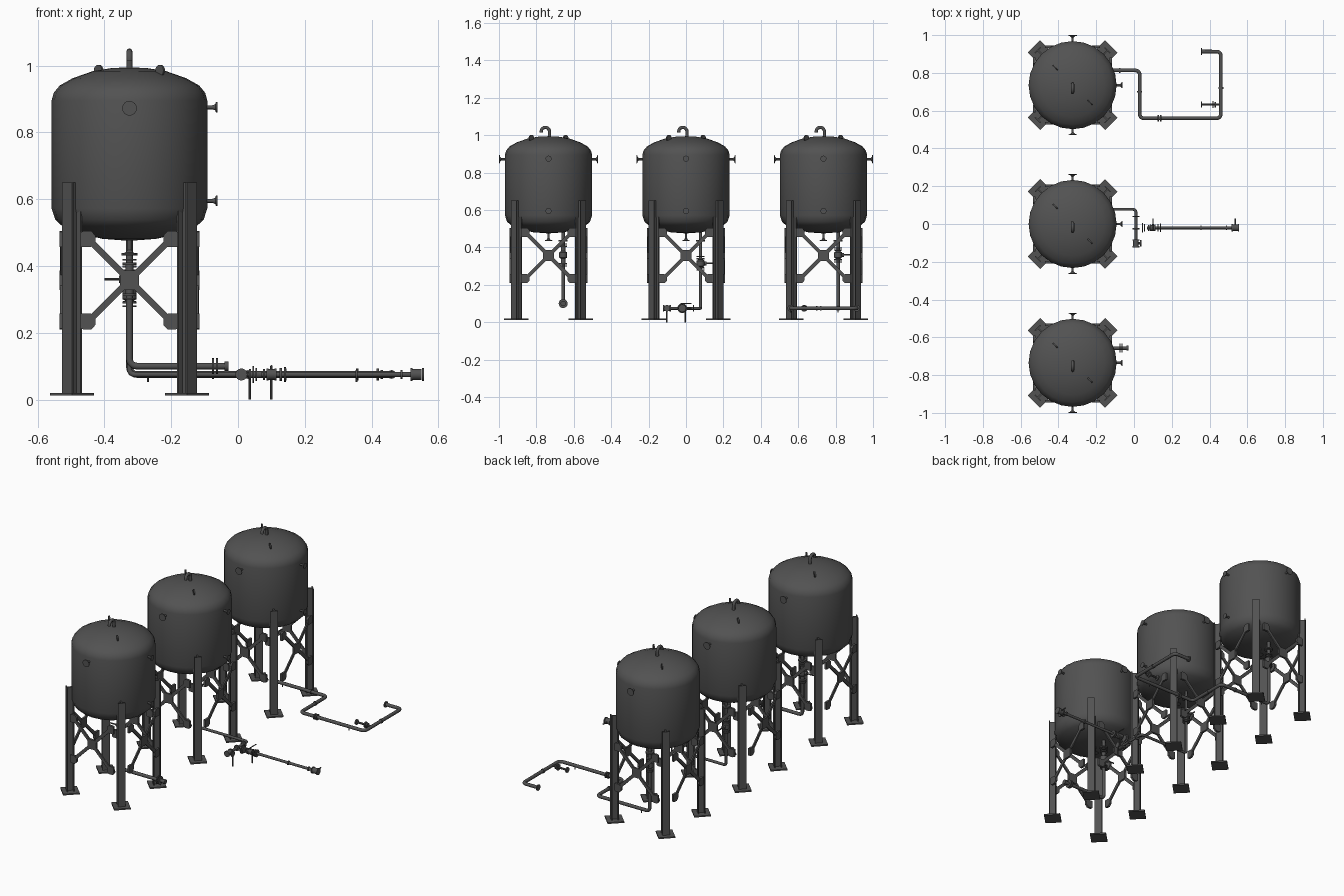
import bpy, bmesh, math
from mathutils import Vector, Matrix

if "Cube" in bpy.data.objects:
    bpy.data.objects.remove(bpy.data.objects["Cube"])

X, Y, Z = Vector((1, 0, 0)), Vector((0, 1, 0)), Vector((0, 0, 1))
TX, R = -0.325, 0.233
DARK = bpy.data.materials.new("dark_steel")
DARK.diffuse_color = (0.085, 0.085, 0.085, 1)
DARK.use_nodes = True
DARK.node_tree.nodes["Principled BSDF"].inputs["Base Color"].default_value = DARK.diffuse_color


def finish(name, bm, smooth=False):
    bmesh.ops.recalc_face_normals(bm, faces=bm.faces)
    me = bpy.data.meshes.new(name)
    bm.to_mesh(me)
    bm.free()
    me.materials.append(DARK)
    ob = bpy.data.objects.new(name, me)
    bpy.context.collection.objects.link(ob)
    if smooth:
        bpy.ops.object.select_all(action='DESELECT')
        ob.select_set(True)
        bpy.context.view_layer.objects.active = ob
        bpy.ops.object.shade_smooth_by_angle(angle=math.radians(35))
    return ob


def lathe(name, prof, origin, axis=Z, seg=16):
    """Revolve (radius, height) points about an axis through origin."""
    bm = bmesh.new()
    rot = Z.rotation_difference(Vector(axis)).to_matrix()
    rings = []
    for r, h in prof:
        n = 1 if r == 0 else seg
        rings.append([bm.verts.new(rot @ Vector((r * math.cos(2 * math.pi * i / seg),
                      r * math.sin(2 * math.pi * i / seg), h)) + Vector(origin)) for i in range(n)])
    for a, b in zip(rings, rings[1:]):
        for i in range(seg):
            j = (i + 1) % seg
            if len(a) == 1:
                bm.faces.new((a[0], b[i], b[j]))
            elif len(b) == 1:
                bm.faces.new((a[i], a[j], b[0]))
            else:
                bm.faces.new((a[i], a[j], b[j], b[i]))
    for ring in (rings[0], rings[-1]):
        if len(ring) > 1:
            bm.faces.new(ring)
    return finish(name, bm, True)


def disc(name, p, axis, r, t, seg=16):
    return lathe(name, [(r, -t / 2), (r, t / 2)], p, axis, seg)


def rod(name, a, b, r):
    d = Vector(b) - Vector(a)
    return lathe(name, [(r, 0), (r, d.length)], a, d.normalized(), 10)


def pipe(name, pts, r=0.009, bend=0.022):
    """Round tube through points with curved elbows."""
    pts = [Vector(p) for p in pts]
    path = [pts[0]]
    for a, b, c in zip(pts, pts[1:], pts[2:]):
        p, q = b + (a - b).normalized() * bend, b + (c - b).normalized() * bend
        o = p + q - b
        for i in range(6):
            t = math.pi / 2 * i / 5
            path.append(o + (p - o) * math.cos(t) + (q - o) * math.sin(t))
    path.append(pts[-1])
    cu = bpy.data.curves.new(name, 'CURVE')
    cu.dimensions, cu.bevel_depth, cu.bevel_resolution, cu.use_fill_caps = '3D', r, 3, True
    sp = cu.splines.new('POLY')
    sp.points.add(len(path) - 1)
    for s, p in zip(sp.points, path):
        s.co = (*p, 1)
        s.radius = 1
    sp.use_smooth = True
    cu.materials.append(DARK)
    ob = bpy.data.objects.new(name, cu)
    bpy.context.collection.objects.link(ob)


def boxes(name, parts, mat):
    """Several boxes (centre, size, roll about y) in one object."""
    bm = bmesh.new()
    for c, s, roll in parts:
        m = mat @ Matrix.Translation(c) @ Matrix.Rotation(roll, 4, 'Y') @ Matrix.Diagonal((*s, 1))
        bmesh.ops.create_cube(bm, size=1, matrix=m)
    return finish(name, bm)


def valve(name, p, axis, side, half=0.035, lever=0.075):
    p, h = Vector(p), half
    lathe(name + "_body", [(.021, -h), (.021, -h + .007), (.012, -h + .008), (.012, -.02), (.021, -.014),
          (.021, .014), (.012, .02), (.012, h - .008), (.021, h - .007), (.021, h)], p, axis)
    for s in (-1, 1):
        disc(name + "_flange", p + Vector(axis) * s * (h + .008), axis, .021, .005)
    rod(name + "_stem", p, p + side * lever, .004)
    disc(name + "_bonnet", p + side * .026, side, .011, .012)


def nozzle(name, p, axis, r, length):
    lathe(name, [(.006, -.02), (.006, length - .014), (r * .6, length - .006), (r, length - .004), (r, length)], p, axis)


def tank(n, cy):
    c = Vector((TX, cy, 0))
    pre = f"tank_{n}_"
    # domed vessel
    lathe(pre + "vessel", [(0, .475), (.08, .481), (.15, .497), (.2, .518), (.222, .538), (R, .572), (R, .895),
          (.227, .918), (.209, .94), (.17, .962), (.11, .983), (.055, .992), (0, .995)], c, Z, 24)
    # side and drain nozzles
    for s in (-1, 1):
        nozzle(pre + "side_nozzle", c + Y * s * R + Z * .872, Y * s, .022, .032)
    for z in (.875, .595):
        nozzle(pre + "right_nozzle", c + X * R + Z * z, X, .016, .03)
    nozzle(pre + "drain", c + Z * .476, -Z, .02, .042)
    # gooseneck vent
    pipe(pre + "vent", [c + Vector(v) for v in ((0, .005, .98), (0, .005, 1.042), (0, -.039, 1.042), (0, -.039, 1.015))])
    # rounded lifting lugs
    for s in (-1, 1):
        disc(pre + "lug", c + Vector((s * .092, -s * .092, .985)), Vector((1, 1, 0)).normalized(), .017, .007)
    for k in range(4):
        # H-section leg with foot plate
        m = Matrix.Translation(c) @ Matrix.Rotation(math.radians(45 + 90 * k), 4, 'Z')
        boxes(pre + "leg", [((.225, 0, .334), (.006, .042, .632), 0), ((.261, 0, .334), (.006, .042, .632), 0),
              ((.243, 0, .334), (.034, .008, .632), 0)], m)
        boxes(pre + "foot_plate", [((.243, 0, .016), (.093, .093, .008), 0)], m)
        # cross bracing with centre plate
        m = Matrix.Translation(c) @ Matrix.Rotation(math.radians(90 * k), 4, 'Z')
        q = math.pi / 4
        boxes(pre + "cross_brace", [((0, -.203, .357), (.36, .009, .019), q), ((0, -.203, .357), (.36, .008, .019), -q),
              ((0, -.203, .357), (.058, .013, .058), 0)], m)
        # corner gussets
        bm = bmesh.new()
        for sx in (-1, 1):
            for sz in (-1, 1):
                pts = [(.146, -.024), (.146, .02), (.136, .024), (.115, .024), (.102, .01), (.102, -.012), (.115, -.024)]
                f = bm.faces.new([bm.verts.new(m @ Vector((sx * x, -.209, .357 + sz * (.124 + z)))) for x, z in pts])
                e = bmesh.ops.extrude_face_region(bm, geom=[f])
                vs = [v for v in e['geom'] if isinstance(v, bmesh.types.BMVert)]
                bmesh.ops.translate(bm, verts=vs, vec=m.to_3x3() @ Vector((0, .013, 0)))
        finish(pre + "gussets", bm)
    # outlet valve
    vz, half, side = {1: (.36, .05, -X), 2: (.315, .028, Y), 3: (.36, .03, Y)}[n]
    valve(pre + "outlet_valve", (TX, cy + .078, vz), Z, side, half)
    disc(pre + "outlet_flange", (TX, cy + .078, .435), Z, .024, .008)


for n, cy in ((1, -.735), (2, 0), (3, .735)):
    tank(n, cy)

# front tank outlet line
y = -.657
pipe("front_line", [(TX, y, .5), (TX, y, .1), (-.03, y, .1)], .01)
for x in (-.075, -.063):
    disc("front_line_flange", (x, y, .1), X, .024, .006)
disc("front_line_end", (-.034, y, .1), X, .014, .012)

# middle tank outlet line
pipe("middle_line", [(TX, .078, .5), (TX, .078, .075), (.01, .078, .075), (.01, -.122, .075)], .008, .016)
for y in (.04, -.025, -.085, -.12):
    disc("middle_line_flange", (.01, y, .075), Y, .018, .007)
disc("middle_line_body", (.01, -.102, .075), Y, .015, .03)
rod("middle_line_branch", (.01, -.102, .075), (.036, -.102, .075), .007)
disc("middle_line_branch_flange", (.036, -.102, .075), X, .017, .006)
rod("support_front", (.035, -.102, 0), (.035, -.102, .075), .004)

# middle run to the right
y = -.02
pipe("right_run", [(.07, y, .075), (.545, y, .075)], .008)
for x in (.046, .055):
    disc("run_blind_flange", (x, y, .075), X, .026 if x < .05 else .02, .005)
for x, r in ((.078, .016), (.088, .018), (.112, .018), (.128, .02), (.14, .022), (.355, .013), (.49, .013)):
    disc("run_flange", (x, y, .075), X, r, .006)
disc("run_valve_body", (.1, y, .075), X, .016, .02)
rod("run_handle_stem", (.1, y, .075), (.1, y, .1), .004)
rod("run_handle", (.1, -.03, .1), (.1, .03, .1), .003)
rod("support_rear", (.1, -.005, 0), (.1, -.005, .07), .004)
boxes("support_arm", [((.1, -.012, .068), (.01, .022, .008), 0)], Matrix())
disc("run_end_body", (.535, y, .075), X, .017, .03)
for x in (.52, .554):
    disc("run_end_flange", (x, y, .075), X, .02, .006)
rod("run_end_lever", (.537, y, .075), (.537, .03, .075), .004)

# rear tank long loop
z = .075
pipe("rear_line", [(TX, .813, .5), (TX, .813, z), (.03, .813, z), (.03, .56, z), (.46, .56, z),
                   (.46, .913, z), (.36, .913, z)], .01)
rod("rear_branch", (.46, .632, z), (.36, .632, z), .006)
for x, yy, r in ((.357, .913, .018), (.357, .632, .016), (.418, .632, .018), (.43, .632, .014),
                 (.128, .56, .018), (.142, .56, .018), (-.075, .813, .014)):
    disc("rear_line_flange", (x, yy, z), X, r, .007)
for x, yy in ((.03, .7), (.46, .72)):
    disc("rear_line_collar", (x, yy, z), Y, .013, .008)
for x, yy in ((-.27, .813), (.355, .56)):
    rod("rear_line_tap", (x, yy, z), (x, yy, .052), .003)
